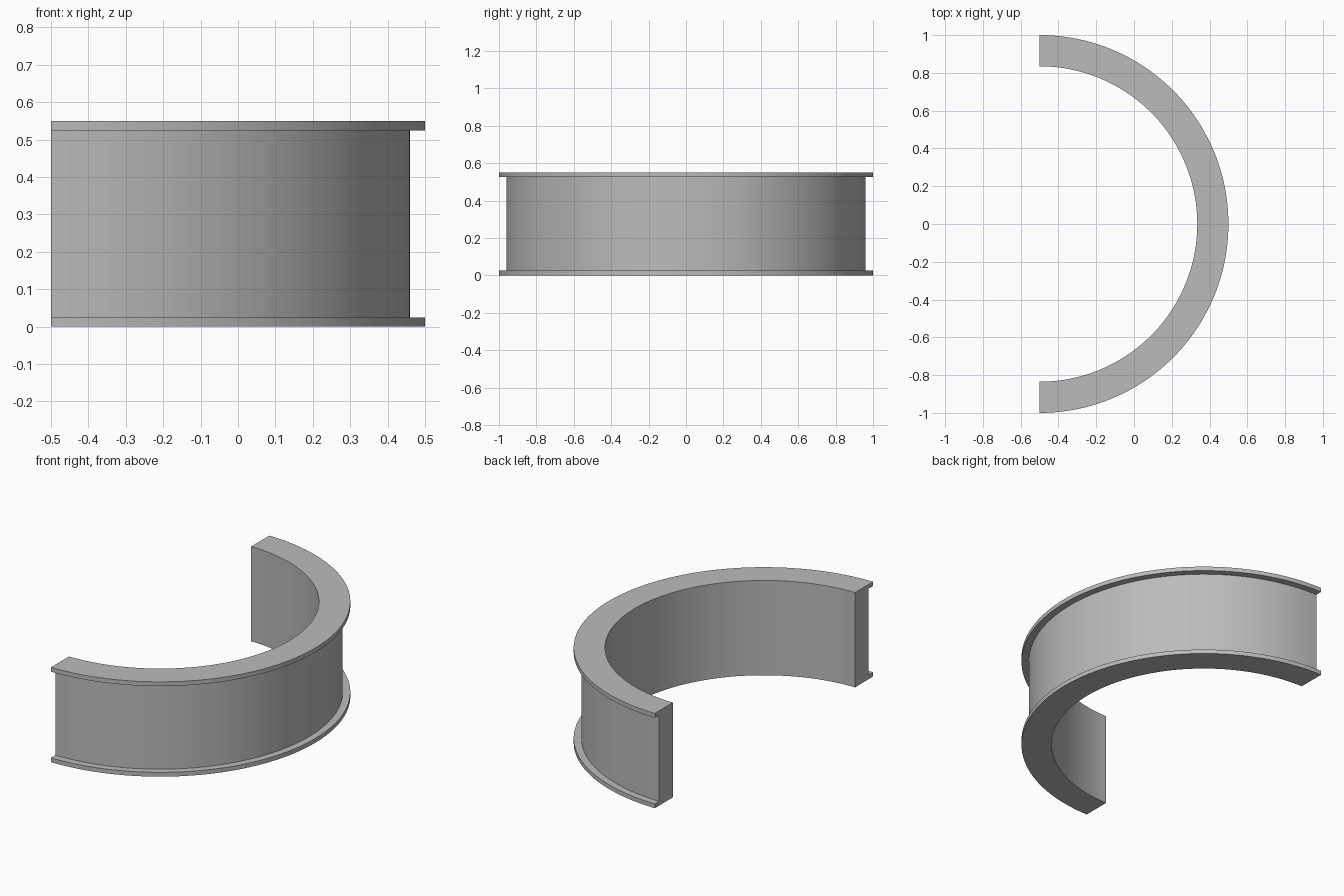
import bpy, bmesh
from math import pi, sin, cos, radians

cube = bpy.data.objects.get("Cube")
if cube:
    bpy.data.objects.remove(cube, do_unlink=True)

SEGMENTS = 96
CENTRE_X = -0.5
INNER, WALL, RIM = 0.835, 0.96, 1.0
HEIGHT, LIP = 0.55, 0.025

grey = bpy.data.materials.new("plain grey")
grey.use_nodes = True
colour = (0.5, 0.5, 0.5, 1)
grey.diffuse_color = colour
grey.node_tree.nodes["Principled BSDF"].inputs["Base Color"].default_value = colour

# Flanged cross-section as radius and height
profile = [(INNER, 0), (RIM, 0), (RIM, LIP), (WALL, LIP),
           (WALL, HEIGHT - LIP), (RIM, HEIGHT - LIP), (RIM, HEIGHT), (INNER, HEIGHT)]

# Sweep the section through a half turn
bm = bmesh.new()
rings = []
for i in range(SEGMENTS + 1):
    a = -pi / 2 + pi * i / SEGMENTS
    rings.append([bm.verts.new((CENTRE_X + r * cos(a), r * sin(a), z)) for r, z in profile])
for ring, following in zip(rings, rings[1:]):
    for j in range(len(profile)):
        k = (j + 1) % len(profile)
        bm.faces.new((ring[j], ring[k], following[k], following[j]))

# Flat cut ends
bm.faces.new(rings[0])
bm.faces.new(rings[-1])
bmesh.ops.recalc_face_normals(bm, faces=bm.faces[:])

mesh = bpy.data.meshes.new("flanged_half_ring")
bm.to_mesh(mesh)
bm.free()
mesh.materials.append(grey)
half_ring = bpy.data.objects.new("flanged_half_ring", mesh)
bpy.context.collection.objects.link(half_ring)

# Smooth curved walls with crisp lips
bpy.ops.object.select_all(action="DESELECT")
half_ring.select_set(True)
bpy.context.view_layer.objects.active = half_ring
bpy.ops.object.shade_smooth_by_angle(angle=radians(30))
